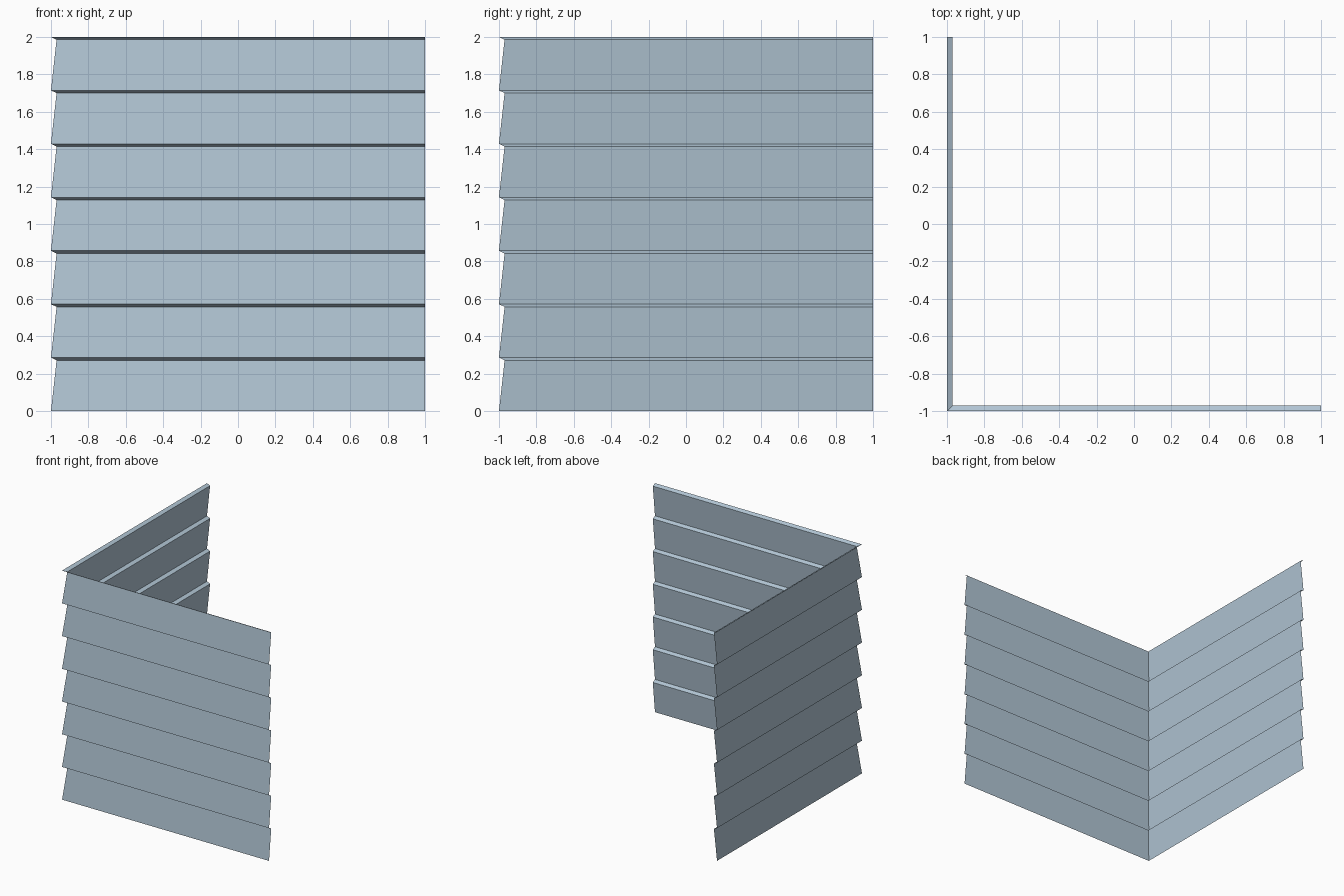
import bpy, bmesh

if "Cube" in bpy.data.objects:
    bpy.data.objects.remove(bpy.data.objects["Cube"])

BOARDS = 7
PITCH = 2.0 / BOARDS      # height of one board
INSET = 0.03              # how far each board leans in at its top
LIP = 0.0145              # height of the sloping lip under the next board

paint = bpy.data.materials.new("pale blue grey paint")
paint.diffuse_color = (0.44, 0.56, 0.66, 1)
paint.use_nodes = True
paint.node_tree.nodes["Principled BSDF"].inputs["Base Color"].default_value = paint.diffuse_color

# Saw-tooth siding profile: (inward offset, height)
profile = [(0.0, 0.0)]
for i in range(BOARDS):
    top = (i + 1) * PITCH
    profile += [(INSET, top - LIP), (0.0, top)]

# Sweep the profile around the mitred corner: left wall end, corner, front wall end
bm = bmesh.new()
rows = []
for d, z in profile:
    rows.append([bm.verts.new(p) for p in
                 ((-1 + d, 1, z), (-1 + d, -1 + d, z), (1, -1 + d, z))])
for low, high in zip(rows, rows[1:]):
    for k in range(2):
        bm.faces.new((low[k], low[k + 1], high[k + 1], high[k]))

mesh = bpy.data.meshes.new("corner_siding")
bm.to_mesh(mesh)
bm.free()
mesh.materials.append(paint)
siding = bpy.data.objects.new("corner_siding", mesh)
bpy.context.collection.objects.link(siding)
